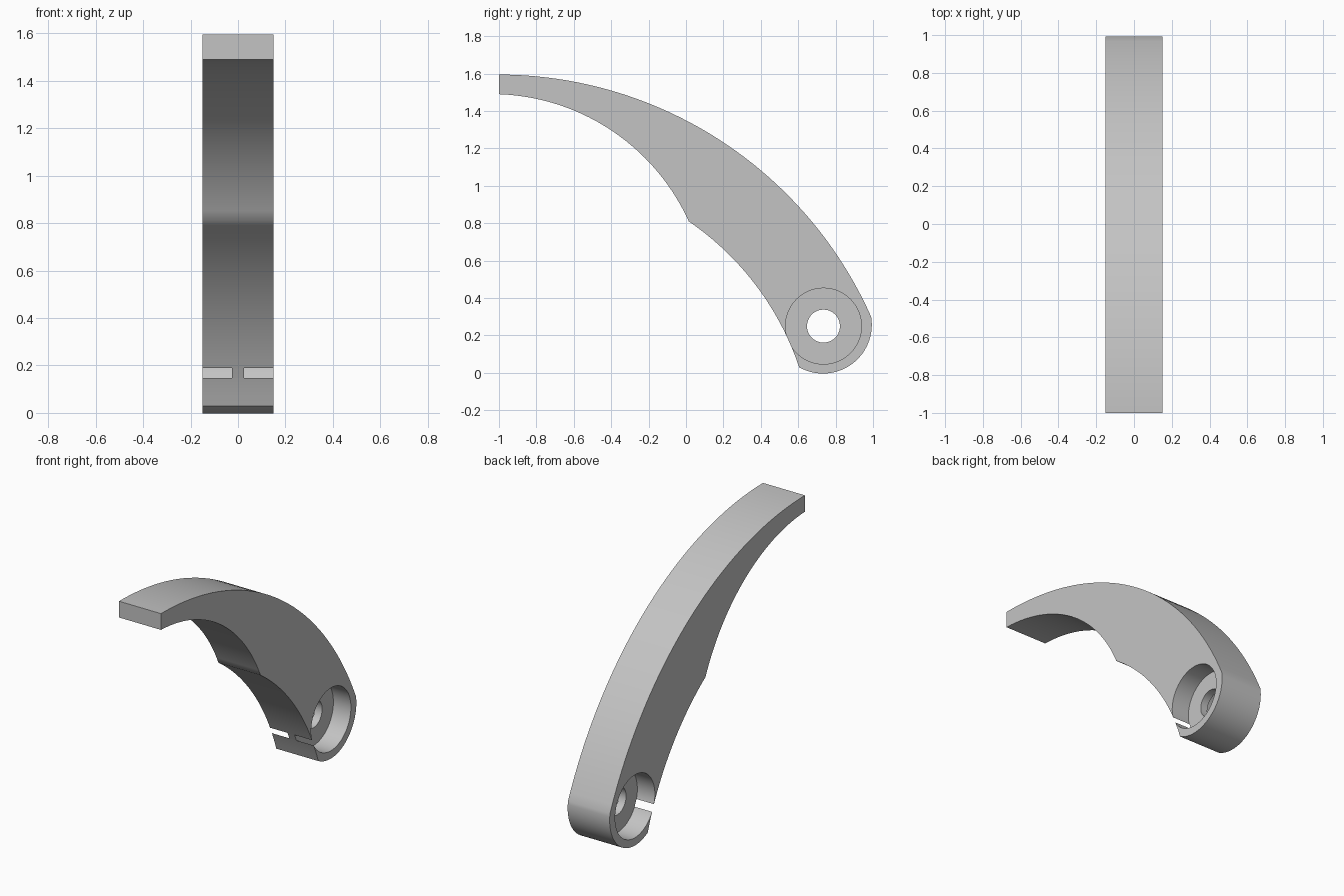
import bpy, bmesh
from math import sin, cos, pi, atan2, radians, tau
from mathutils import Vector

cube = bpy.data.objects.get("Cube")
if cube:
    bpy.data.objects.remove(cube)

HALF_WIDTH = 0.15
PIVOT = (0.735, 0.25)       # y, z of the pivot bore
BORE_DEPTH = 0.125

grey = bpy.data.materials.new("plain grey")
grey.use_nodes = True
colour = (0.55, 0.55, 0.55, 1)
grey.diffuse_color = colour
grey.node_tree.nodes["Principled BSDF"].inputs["Base Color"].default_value = colour


def arc(a, b, c, steps):
    """Points on the circle from a through b to c, leaving out c."""
    a, b, c = Vector(a), Vector(b), Vector(c)
    u, v = b - a, c - a
    d = 2 * u.cross(v)
    centre = a + Vector((v.y * u.dot(u) - u.y * v.dot(v),
                         u.x * v.dot(v) - v.x * u.dot(u))) / d
    r = (a - centre).length
    start = atan2(*(a - centre).yx)
    end = atan2(*(c - centre).yx)
    sweep = (end - start) % tau
    if d < 0:
        sweep -= tau
    return [centre + r * Vector((cos(start + sweep * i / steps),
                                 sin(start + sweep * i / steps)))
            for i in range(steps)]


def extrude_profile(name, points, x0, x1):
    """Solid made by sweeping a y-z outline from x0 to x1."""
    bm = bmesh.new()
    face = bm.faces.new([bm.verts.new((x0, p[0], p[1])) for p in points])
    moved = bmesh.ops.extrude_face_region(bm, geom=[face])["geom"]
    verts = [e for e in moved if isinstance(e, bmesh.types.BMVert)]
    bmesh.ops.translate(bm, verts=verts, vec=(x1 - x0, 0, 0))
    bmesh.ops.recalc_face_normals(bm, faces=bm.faces)
    mesh = bpy.data.meshes.new(name)
    bm.to_mesh(mesh)
    bm.free()
    mesh.materials.append(grey)
    obj = bpy.data.objects.new(name, mesh)
    bpy.context.collection.objects.link(obj)
    return obj


def circle(radius, sides=64):
    return [(PIVOT[0] + radius * cos(tau * i / sides),
             PIVOT[1] + radius * sin(tau * i / sides)) for i in range(sides)]


# Outline: outer curve, rounded pivot end, two inner curves, blunt tip
tip_top, tip_bottom = (-1, 1.595), (-1, 1.49)
shoulder, heel, notch = (0.99, 0.30), (0.605, 0.03), (0.015, 0.81)
outline = (arc(tip_top, (0, 1.35), shoulder, 48)
           + arc(shoulder, (0.922, 0.078), heel, 28)
           + arc(heel, (0.345, 0.505), notch, 24)
           + arc(notch, (-0.449, 1.328), tip_bottom, 28)
           + [Vector(tip_bottom)])
lever = extrude_profile("curved_lever", outline, -HALF_WIDTH, HALF_WIDTH)

# Pivot hole and a counterbore from each side
floor = HALF_WIDTH - BORE_DEPTH
cutters = [extrude_profile("hole_cutter", circle(0.088), -0.3, 0.3),
           extrude_profile("left_bore_cutter", circle(0.203), floor, 0.3),
           extrude_profile("right_bore_cutter", circle(0.203), -0.3, -floor)]

bpy.ops.object.select_all(action='DESELECT')
bpy.context.view_layer.objects.active = lever
lever.select_set(True)
for cutter in cutters:
    cutter.hide_render = True
    cut = lever.modifiers.new(cutter.name, 'BOOLEAN')
    cut.operation = 'DIFFERENCE'
    cut.solver = 'EXACT'
    cut.object = cutter
    bpy.ops.object.modifier_apply(modifier=cut.name)
for cutter in cutters:
    bpy.data.objects.remove(cutter)

bpy.ops.object.shade_smooth_by_angle(angle=radians(30))
